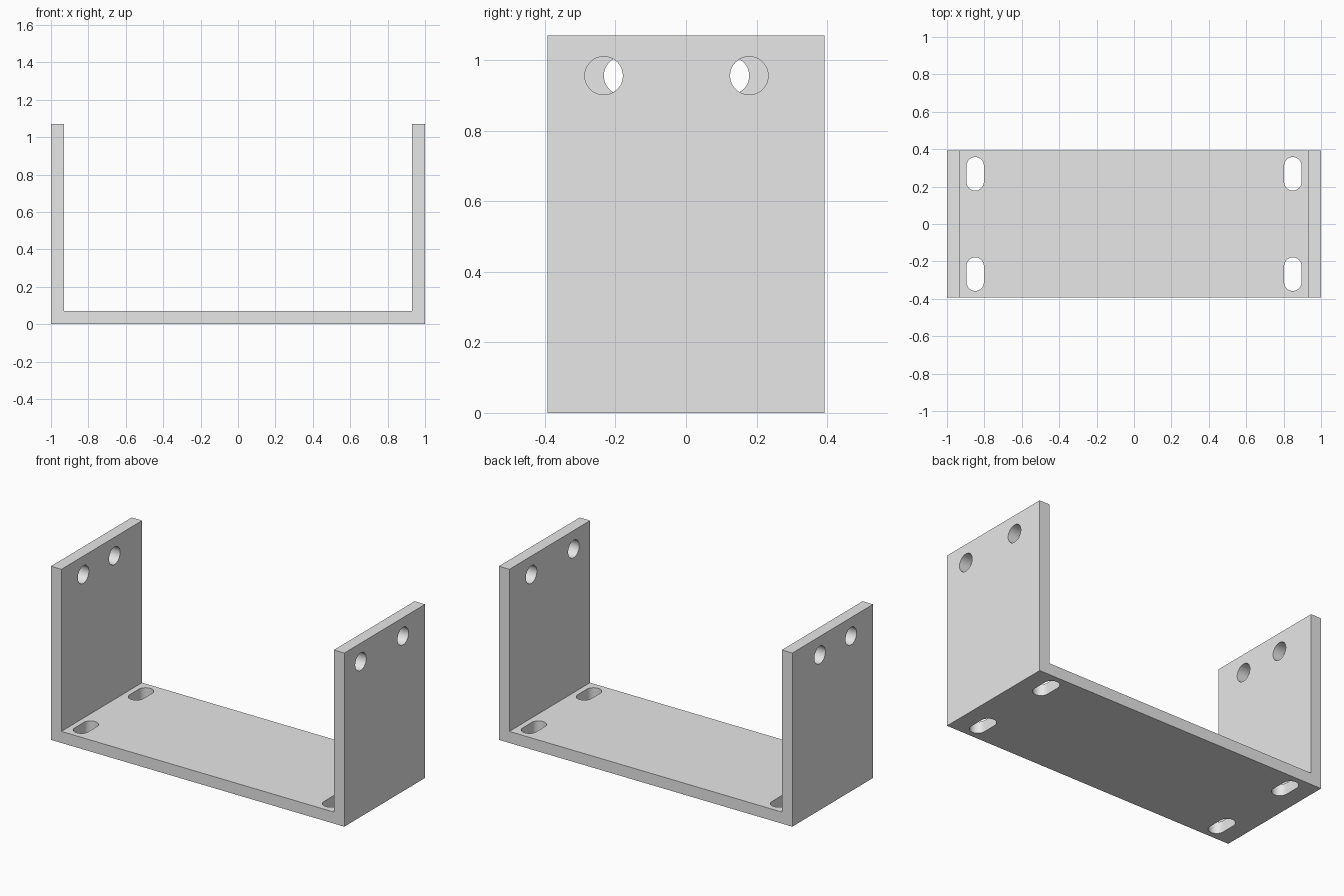
import bpy, math
from mathutils import Matrix

cube = bpy.data.objects.get("Cube")
if cube:
    bpy.data.objects.remove(cube, do_unlink=True)

HALF_W, HALF_D, HEIGHT, T = 1.0, 0.393, 1.07, 0.071
SEG = 48

grey = bpy.data.materials.new("light_grey")
grey.use_nodes = True
colour = (0.8, 0.8, 0.8, 1)
grey.diffuse_color = colour
grey.node_tree.nodes["Principled BSDF"].inputs["Base Color"].default_value = colour


def prism(name, outline, depth, matrix):
    """Extrude a counter-clockwise outline symmetrically along its local z."""
    n = len(outline)
    verts = [(x, y, z) for z in (-depth / 2, depth / 2) for x, y in outline]
    faces = [tuple(reversed(range(n))), tuple(range(n, 2 * n))]
    faces += [(i, (i + 1) % n, n + (i + 1) % n, n + i) for i in range(n)]
    mesh = bpy.data.meshes.new(name)
    mesh.from_pydata(verts, [], faces)
    mesh.transform(matrix)
    mesh.materials.append(grey)
    obj = bpy.data.objects.new(name, mesh)
    bpy.context.collection.objects.link(obj)
    return obj


def rounded(radius, straight=0.0):
    """Circle, or a slot stretched along y by the straight length."""
    pts = []
    for start, shift in ((0, straight / 2), (math.pi, -straight / 2)):
        for i in range(SEG // 2 + (1 if straight else 0)):
            a = start + math.tau * i / SEG
            pts.append((radius * math.cos(a), radius * math.sin(a) + shift))
    return pts


# U-shaped bracket from its front profile
inner = HALF_W - T
profile = [(-HALF_W, 0), (HALF_W, 0), (HALF_W, HEIGHT), (inner, HEIGHT),
           (inner, T), (-inner, T), (-inner, HEIGHT), (-HALF_W, HEIGHT)]
bracket = prism("bracket", profile, 2 * HALF_D, Matrix.Rotation(math.pi / 2, 4, "X"))

cutters = []
# Mounting slots near the corners of the base
for x in (-0.849, 0.849):
    for y in (-0.268, 0.268):
        cutters.append(prism("slot_cutter", rounded(0.046, 0.088), 4 * T,
                             Matrix.Translation((x, y, T / 2))))
# Round holes near the top of each wall, wider apart on the left wall
side = Matrix.Rotation(math.pi / 2, 4, "Y")
wall = HALF_W - T / 2
for x, y in ((wall, -0.233), (wall, 0.179), (-wall, -0.179), (-wall, 0.125)):
    cutters.append(prism("hole_cutter", rounded(0.054), 4 * T,
                         Matrix.Translation((x, y, 0.956)) @ side))

for cutter in cutters:
    mod = bracket.modifiers.new("cut", "BOOLEAN")
    mod.operation, mod.solver, mod.object = "DIFFERENCE", "EXACT", cutter

# Bake the cuts and drop the cutters
bpy.context.view_layer.update()
graph = bpy.context.evaluated_depsgraph_get()
mesh = bpy.data.meshes.new_from_object(bracket.evaluated_get(graph))
bracket.modifiers.clear()
bracket.data = mesh
for cutter in cutters:
    bpy.data.objects.remove(cutter, do_unlink=True)

# Smooth hole walls, sharp edges elsewhere
bpy.ops.object.select_all(action="DESELECT")
bracket.select_set(True)
bpy.context.view_layer.objects.active = bracket
bpy.ops.object.shade_smooth_by_angle(angle=math.radians(30))
